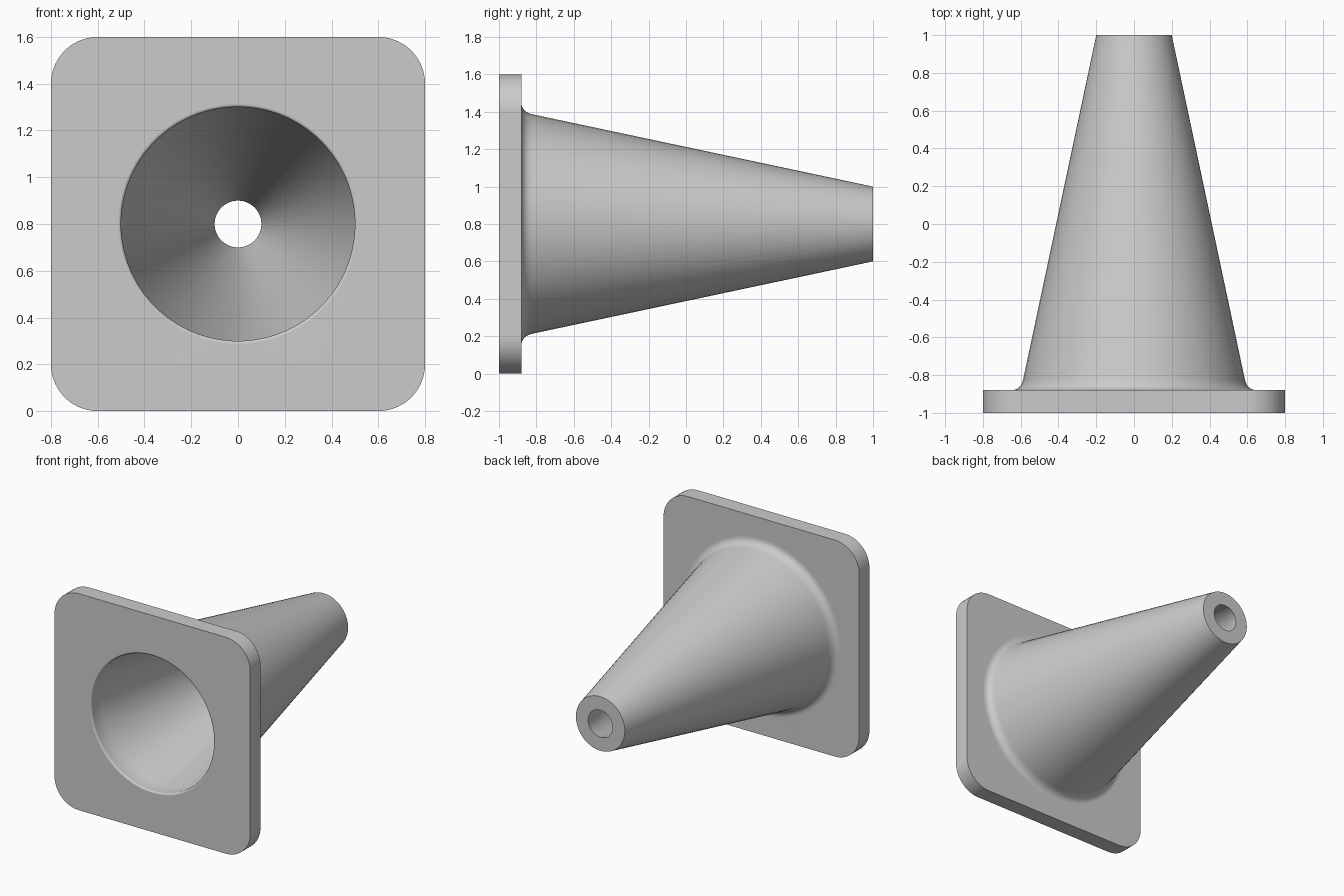
import bpy, bmesh, math

cube = bpy.data.objects.get("Cube")
if cube:
    bpy.data.objects.remove(cube, do_unlink=True)

SEGMENTS = 64            # points around every ring
PER_CORNER = SEGMENTS // 4
CENTRE_Z = 0.8
FRONT, PLATE_BACK, TIP = -1.0, -0.88, 1.0

grey = bpy.data.materials.new("Light grey")
grey.use_nodes = True
colour = (0.6, 0.6, 0.6, 1)
grey.diffuse_color = colour
grey.node_tree.nodes["Principled BSDF"].inputs["Base Color"].default_value = colour


def circle(r, y):
    """Ring of points around the cone axis."""
    return [(r * math.cos(a), y, CENTRE_Z + r * math.sin(a))
            for a in ((i + 0.5) * math.tau / SEGMENTS for i in range(SEGMENTS))]


def rounded_square(half, radius, y):
    """Rounded square with as many points as a circle ring."""
    points = []
    for q in range(4):
        mid = (q + 0.5) * math.pi / 2
        cx = math.copysign(half - radius, math.cos(mid))
        cz = math.copysign(half - radius, math.sin(mid))
        for i in range(PER_CORNER):
            a = (q + i / (PER_CORNER - 1)) * math.pi / 2
            points.append((cx + radius * math.cos(a), y,
                           CENTRE_Z + cz + radius * math.sin(a)))
    return points


def fillet(start, corner, end, steps=6):
    """Rings along a rounded corner of the profile, given as (radius, y)."""
    rings = []
    for i in range(steps + 1):
        t = i / steps
        r, y = ((1 - t) ** 2 * s + 2 * t * (1 - t) * c + t * t * e
                for s, c, e in zip(start, corner, end))
        rings.append(circle(r, y))
    return rings


# Closed run of rings: plate, outer cone, tip, hollow inside, front rim
rings = [rounded_square(0.8, 0.2, FRONT), rounded_square(0.8, 0.2, PLATE_BACK)]
rings += fillet((0.65, PLATE_BACK), (0.6, PLATE_BACK), (0.587, -0.82))
rings += [circle(0.2, TIP), circle(0.1, TIP), circle(0.5, PLATE_BACK)]
rings += fillet((0.5, FRONT + 0.015), (0.5, FRONT), (0.515, FRONT), 4)

bm = bmesh.new()
loops = [[bm.verts.new(p) for p in ring] for ring in rings]
for k, a in enumerate(loops):
    b = loops[(k + 1) % len(loops)]
    for i in range(SEGMENTS):
        j = (i + 1) % SEGMENTS
        bm.faces.new((a[i], a[j], b[j], b[i]))
bmesh.ops.recalc_face_normals(bm, faces=bm.faces)

mesh = bpy.data.meshes.new("flanged_cone")
bm.to_mesh(mesh)
bm.free()
mesh.materials.append(grey)
cone = bpy.data.objects.new("flanged_cone", mesh)
bpy.context.collection.objects.link(cone)

# Smooth curves, sharp rims, flat plate faces
bpy.ops.object.select_all(action="DESELECT")
cone.select_set(True)
bpy.context.view_layer.objects.active = cone
bpy.ops.object.shade_smooth_by_angle(angle=math.radians(35))
weighted = cone.modifiers.new("Weighted normals", "WEIGHTED_NORMAL")
weighted.keep_sharp = True
